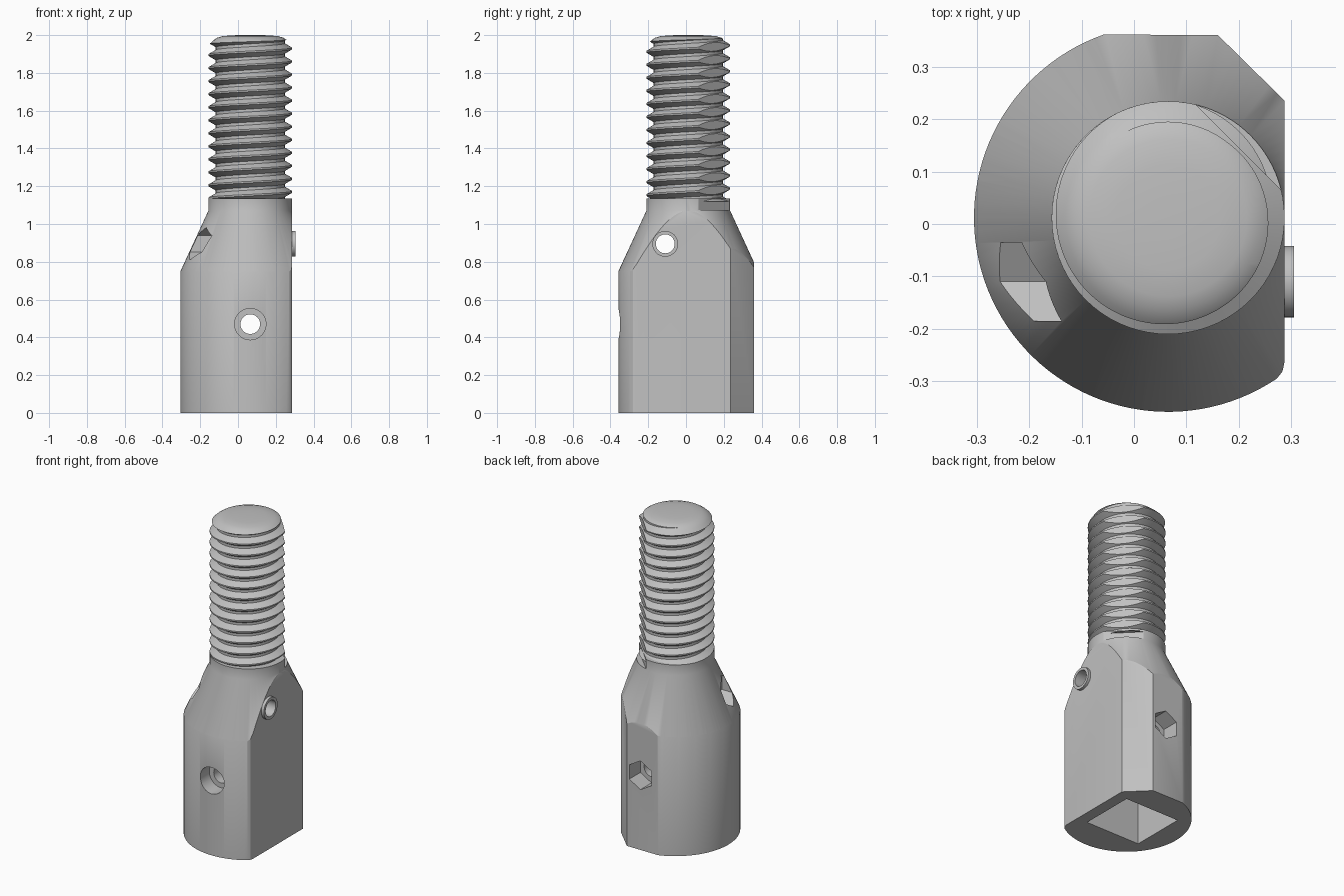
import bpy, bmesh, math
from mathutils import Matrix, Vector

if "Cube" in bpy.data.objects:
    bpy.data.objects.remove(bpy.data.objects["Cube"])

AX, AY = 0.065, 0.012          # main axis
BODY_R, NECK_R, ROOT_R = 0.37, 0.222, 0.183
SHOULDER, PITCH = 1.135, 0.069

steel = bpy.data.materials.new("light_grey")
steel.use_nodes = True
GREY = (0.53, 0.53, 0.53, 1)
steel.diffuse_color = GREY
steel.node_tree.nodes["Principled BSDF"].inputs["Base Color"].default_value = GREY


def finish(bm, name):
    bmesh.ops.recalc_face_normals(bm, faces=bm.faces)
    mesh = bpy.data.meshes.new(name)
    bm.to_mesh(mesh)
    bm.free()
    mesh.materials.append(steel)
    ob = bpy.data.objects.new(name, mesh)
    bpy.context.collection.objects.link(ob)
    return ob


def skin(bm, rings):
    """Join closed rings of verts and cap both ends."""
    n = len(rings[0])
    for a, b in zip(rings, rings[1:]):
        for i in range(n):
            j = (i + 1) % n
            bm.faces.new((a[i], a[j], b[j], b[i]))
    bm.faces.new(rings[0])
    bm.faces.new(rings[-1])


def lathe(name, profile, n=96):
    bm = bmesh.new()
    rings = [[bm.verts.new((AX + r * math.cos(math.tau * i / n),
                            AY + r * math.sin(math.tau * i / n), z))
              for i in range(n)] for r, z in profile]
    skin(bm, rings)
    return finish(bm, name)


def prism(name, outline, z0, z1):
    bm = bmesh.new()
    skin(bm, [[bm.verts.new((x, y, z)) for x, y in outline] for z in (z0, z1)])
    return finish(bm, name)


def rod(name, axis, start, end, radius, sides=48):
    """Cylinder or hexagon along an axis, with a corner pointing up."""
    bm = bmesh.new()
    side = Vector((0, 0, 1)).cross(axis)
    rings = []
    for c in (start, end):
        rings.append([bm.verts.new(Vector(c) + radius * (
            Vector((0, 0, 1)) * math.cos(math.tau * i / sides)
            + side * math.sin(math.tau * i / sides))) for i in range(sides)])
    skin(bm, rings)
    return finish(bm, name)


def combine(ob, tool, operation="DIFFERENCE"):
    mod = ob.modifiers.new(tool.name, "BOOLEAN")
    mod.operation, mod.solver, mod.object = operation, "EXACT", tool
    bpy.context.view_layer.objects.active = ob
    bpy.ops.object.modifier_apply(modifier=mod.name)
    bpy.data.objects.remove(tool)


# Body outline: round, flat at left and back, chamfer between, small fillet
a0 = math.atan2(-0.317, 0.19)
a1 = math.atan2(0.348, -0.122) - math.tau
outline = [(AX + BODY_R * math.cos(a0 + (a1 - a0) * i / 64),
            AY + BODY_R * math.sin(a0 + (a1 - a0) * i / 64)) for i in range(65)]
outline += [(0.16, 0.36), (0.287, 0.235), (0.287, -0.262), (0.283, -0.281), (0.272, -0.295)]
body = prism("socket_body", outline, 0, SHOULDER)

# Conical shoulder and neck
combine(body, lathe("shoulder", [(0.38, -0.1), (0.38, 0.728),
                                 (NECK_R, 1.07), (NECK_R, 1.2)]), "INTERSECT")

# Square socket in the base
combine(body, prism("socket", [(-0.165, -0.16), (0.215, -0.16),
                               (0.215, 0.19), (-0.165, 0.19)], -0.1, 0.75))

# Cross bolt hole: counterbore in front, nut pocket at the back
Y, X = Vector((0, 1, 0)), Vector((1, 0, 0))
front_z, side_y, side_z = 0.47, -0.11, 0.895
for name, y0, y1, r, sides in (("counterbore", -0.5, -0.26, 0.083, 48),
                               ("bolt_bore", -0.6, 0.6, 0.052, 48),
                               ("nut_pocket", 0.25, 0.6, 0.09, 6)):
    combine(body, rod(name, Y, (AX, y0, front_z), (AX, y1, front_z), r, sides))

# Side bolt: nut pocket, raised collar, through bore
combine(body, rod("side_pocket", X, (-0.5, side_y, side_z), (-0.12, side_y, side_z), 0.086, 6))
combine(body, rod("collar", X, (0.2, side_y, side_z), (0.305, side_y, side_z), 0.068), "UNION")
combine(body, rod("side_bore", X, (-0.6, side_y, side_z), (0.6, side_y, side_z), 0.05))


def flat_cutter():
    """Diagonal block that planes one side of the stud and neck."""
    bm = bmesh.new()
    bmesh.ops.create_cube(bm, size=1)
    bmesh.ops.scale(bm, verts=bm.verts, vec=(0.2, 1, 1.2))
    bmesh.ops.translate(bm, verts=bm.verts, vec=(0.29, 0, 1.675))
    bmesh.ops.rotate(bm, verts=bm.verts, matrix=Matrix.Rotation(math.pi / 4, 3, "Z"))
    bmesh.ops.translate(bm, verts=bm.verts, vec=(AX, AY, 0))
    return finish(bm, "flat_cutter")


combine(body, flat_cutter())

# Helical thread: each turn has root, flank and crest rows
rows = [(0, ROOT_R), (0.22, ROOT_R), (0.55, NECK_R), (0.67, NECK_R)]
seg, turns, start = 72, 17, 0.99
bm = bmesh.new()
cols = []
for i in range(seg):
    cols.append([bm.verts.new((AX + r * math.cos(math.tau * i / seg),
                               AY + r * math.sin(math.tau * i / seg),
                               start + PITCH * (t + f + i / seg)))
                 for t in range(turns) for f, r in rows])
count = len(cols[0])
for i in range(seg):
    a, b = cols[i], cols[(i + 1) % seg]
    step = 4 if i == seg - 1 else 0
    for k in range(count - 1 - step):
        bm.faces.new((a[k], b[k + step], b[k + step + 1], a[k + 1]))
# Close both ends, hidden beyond the trimmed length
for edge_loop, z in ((0, start - 0.1), (-1, start + PITCH * turns + 0.15)):
    centre = bm.verts.new((AX, AY, z))
    chain = [c[edge_loop] for c in cols]
    last, first = cols[-1], cols[0]
    chain += first[4:0:-1] if edge_loop == 0 else last[-2:-5:-1]
    for p, q in zip(chain, chain[1:] + chain[:1]):
        bm.faces.new((p, q, centre))
thread = finish(bm, "threaded_stud")

# Trim to length with a domed tip, then plane the flat
combine(thread, lathe("tip", [(0.235, 1.12), (0.235, 1.935), (0.195, 1.973), (0.175, 1.986),
                              (0.15, 1.994), (0.1, 1.999), (0.03, 2.0)]), "INTERSECT")
combine(thread, flat_cutter())

for ob in (body, thread):
    bpy.ops.object.select_all(action="DESELECT")
    ob.select_set(True)
    bpy.context.view_layer.objects.active = ob
    bpy.ops.object.shade_smooth_by_angle(angle=math.radians(25))
